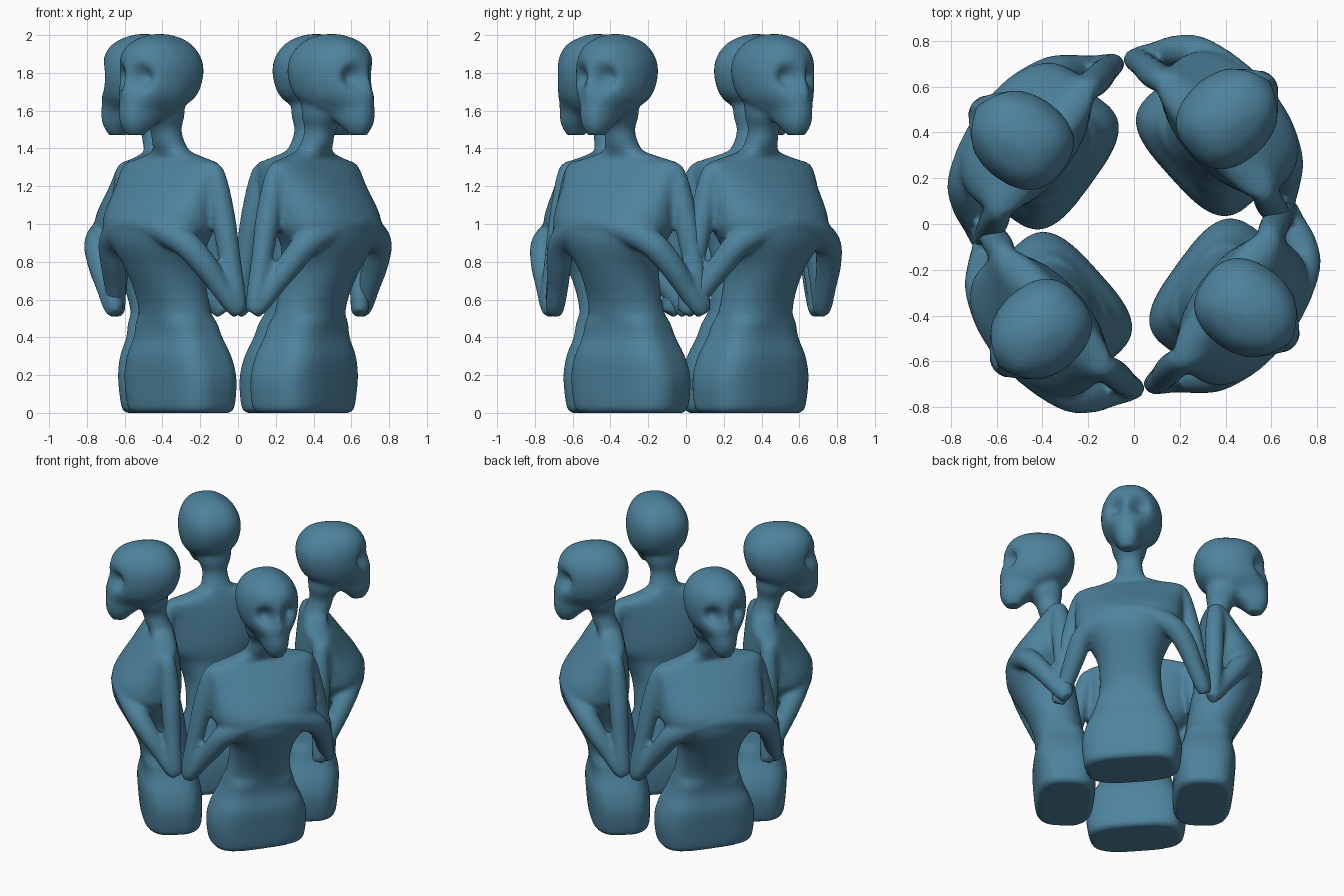
import bpy, bmesh, math
from mathutils import Vector, Matrix

cube = bpy.data.objects.get("Cube")
if cube:
    bpy.data.objects.remove(cube)

teal = bpy.data.materials.new("teal_blue")
teal.use_nodes = True
teal.diffuse_color = (0.075, 0.225, 0.335, 1)
teal.node_tree.nodes["Principled BSDF"].inputs["Base Color"].default_value = teal.diffuse_color


def spline(rows, steps):
    """Catmull-Rom interpolation through rows of numbers."""
    pts = [Vector(r) for r in rows]
    pts = [pts[0]] + pts + [pts[-1]]
    out = []
    for a, b, c, d in zip(pts, pts[1:], pts[2:], pts[3:]):
        for i in range(steps):
            t = i / steps
            out.append(0.5 * (2 * b + (c - a) * t + (2 * a - 5 * b + 4 * c - d) * t * t
                              + (3 * b - a - 3 * c + d) * t ** 3))
    return out + [pts[-1]]


def signed_power(v, p):
    return math.copysign(abs(v) ** p, v)


def bridge(bm, rings):
    n = len(rings[0])
    faces = [bm.faces.new(rings[0]), bm.faces.new(rings[-1])]
    for r, s in zip(rings, rings[1:]):
        for i in range(n):
            j = (i + 1) % n
            faces.append(bm.faces.new((r[i], r[j], s[j], s[i])))
    bmesh.ops.recalc_face_normals(bm, faces=faces)


def loft(bm, rows, square, steps=3, n=36, sculpt=None):
    """Stack of rounded sections: height, half width, forward centre, half depth."""
    rings = []
    for z, a, f, b in spline(rows, steps):
        p = 2 / square(z)
        ring = []
        for i in range(n):
            t = 2 * math.pi * i / n
            co = Vector((a * signed_power(math.cos(t), p),
                         -f - b * signed_power(math.sin(t), p), z))
            ring.append(bm.verts.new(sculpt(co) if sculpt else co))
        rings.append(ring)
    bridge(bm, rings)


def limb(bm, rows, side, n=12):
    """Round tube along points: sideways, forward, height, radius."""
    path = spline(rows, 4)
    spots = [Vector((side * p[0], -p[1], p[2])) for p in path]
    rings = []
    for k, p in enumerate(path):
        axis = spots[min(k + 1, len(spots) - 1)] - spots[max(k - 1, 0)]
        turn = axis.to_track_quat('Z', 'Y')
        rings.append([bm.verts.new(spots[k] + turn @ Vector((
            p[3] * math.cos(2 * math.pi * i / n), p[3] * math.sin(2 * math.pi * i / n), 0)))
            for i in range(n)])
    bridge(bm, rings)


def carve_face(co):
    """Narrow the face, hollow the eye sockets, raise the nose, set the head forward."""
    forward = max(0, -co.y - 0.6)
    co.x *= 1 - 1.0 * forward
    if -co.y > 0.62:
        d = math.hypot((abs(co.x) - 0.078) / 0.05, (co.z - 1.775) / 0.06)
        co.y += 0.09 * math.exp(-d * d)
        d = math.hypot(co.x / 0.03, (co.z - 1.69) / 0.06)
        co.y -= 0.015 * math.exp(-d * d)
        d = math.hypot((abs(co.x) - 0.1) / 0.06, (co.z - 1.62) / 0.05)
        co.x *= 1 - 0.15 * math.exp(-d * d)
    return co + Vector((0.02, -0.05, 0))


body = bmesh.new()

# Torso from the hips up to the neck, boxier at the hips
loft(body, [
    (0.0, .285, .45, .165), (0.03, .31, .45, .19), (0.18, .325, .455, .2),
    (0.3, .295, .465, .195), (0.42, .24, .475, .165), (0.58, .205, .505, .165),
    (0.75, .21, .56, .195), (0.88, .275, .605, .215), (0.97, .345, .61, .225),
    (1.06, .355, .6, .215), (1.2, .355, .555, .155), (1.31, .36, .52, .1),
    (1.345, .26, .51, .08), (1.385, .12, .52, .08), (1.43, .09, .54, .08),
    (1.5, .082, .56, .08), (1.57, .11, .58, .11), (1.65, .12, .59, .12)],
    square=lambda z: 3.2 if z < 0.5 else 2.2)

# Skull with narrow jaw
loft(body, [
    (1.47, .05, .745, .045), (1.52, .085, .735, .085), (1.58, .115, .695, .135),
    (1.66, .17, .61, .21), (1.76, .197, .585, .238), (1.86, .192, .575, .23),
    (1.94, .15, .575, .185), (1.985, .085, .57, .115), (2.005, .03, .57, .04)],
    square=lambda z: 2.55, steps=4, n=48, sculpt=carve_face)

# Arms hang to the elbow, then fold up across the chest, the right one held tighter
upper = [(.305, .51, 1.305, .03), (.335, .51, 1.26, .055), (.385, .5, 1.05, .065),
         (.435, .495, .82, .058), (.475, .485, .62, .052), (.485, .475, .53, .042)]
left_forearm = [(.485, .47, .53, .042), (.47, .505, .575, .052), (.435, .565, .67, .058),
                (.39, .64, .79, .068), (.315, .71, .9, .073), (.16, .76, .975, .07),
                (0, .78, 1.0, .065)]
right_forearm = [(.485, .47, .53, .042), (.46, .5, .575, .052), (.41, .55, .67, .058),
                 (.35, .62, .79, .068), (.285, .685, .9, .073), (.15, .75, .975, .07),
                 (0, .78, 1.0, .065)]
for side, forearm in ((1, left_forearm), (-1, right_forearm)):
    limb(body, upper, side)
    limb(body, forearm, side)

figure = bpy.data.meshes.new("figure")
body.to_mesh(figure)
body.free()
figure.materials.append(teal)
for face in figure.polygons:
    face.use_smooth = True

# Four figures back to back in a ring, each facing outward
places = (("front_right", 222, .05), ("front_left", -36, -.03),
          ("back_left", 42, .05), ("back_right", 144, -.03))
for spot, facing, shift in places:
    ob = bpy.data.objects.new(spot + "_figure", figure)
    spin = Matrix.Rotation(math.radians(facing + 90), 4, 'Z')
    ob.matrix_world = spin @ Matrix.Translation((shift, 0, 0))
    bpy.context.collection.objects.link(ob)
    # Fuse head, arms and torso into one soft skin
    fuse = ob.modifiers.new("fuse", 'REMESH')
    fuse.mode = 'VOXEL'
    fuse.voxel_size = 0.016
    fuse.use_smooth_shade = True
    soften = ob.modifiers.new("soften", 'SMOOTH')
    soften.factor = 0.5
    soften.iterations = 3
